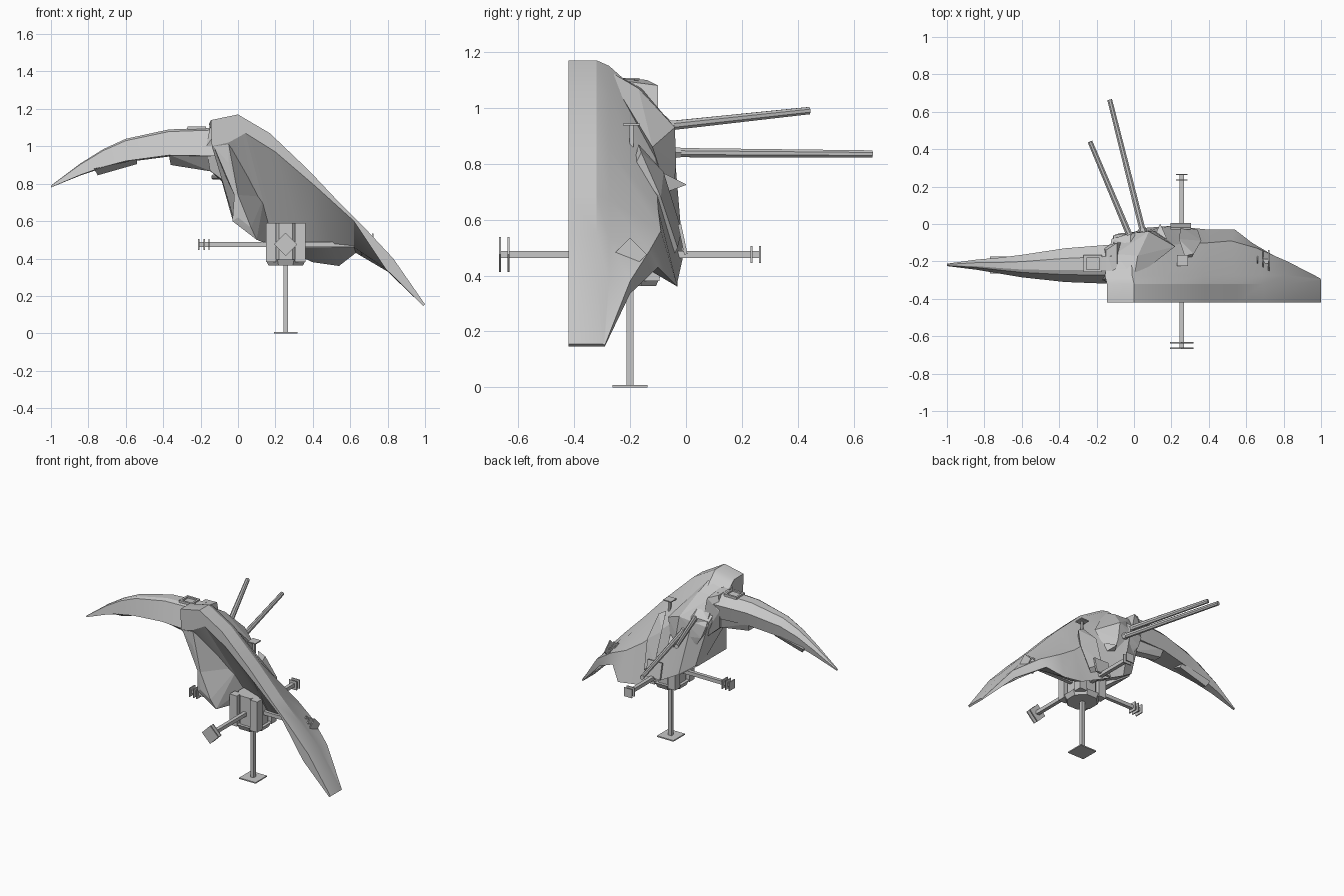
import bpy, bmesh, math
from mathutils import Vector, Matrix

if "Cube" in bpy.data.objects:
    bpy.data.objects.remove(bpy.data.objects["Cube"])

grey = bpy.data.materials.new("light_grey")
grey.diffuse_color = (0.58, 0.58, 0.58, 1)
grey.use_nodes = True
grey.node_tree.nodes["Principled BSDF"].inputs["Base Color"].default_value = grey.diffuse_color


def finish(name, bm, smooth=False):
    bmesh.ops.recalc_face_normals(bm, faces=bm.faces)
    me = bpy.data.meshes.new(name)
    bm.to_mesh(me)
    bm.free()
    ob = bpy.data.objects.new(name, me)
    bpy.context.collection.objects.link(ob)
    me.materials.append(grey)
    if smooth:
        bpy.ops.object.select_all(action='DESELECT')
        ob.select_set(True)
        bpy.context.view_layer.objects.active = ob
        bpy.ops.object.shade_smooth_by_angle(angle=math.radians(25))
    return ob


def loft(name, rings, smooth=True):
    bm = bmesh.new()
    vs = [[bm.verts.new(p) for p in r] for r in rings]
    n = len(vs[0])
    for a, b in zip(vs, vs[1:]):
        for i in range(n):
            j = (i + 1) % n
            bm.faces.new((a[i], a[j], b[j], b[i]))
    bm.faces.new(vs[0])
    bm.faces.new(vs[-1])
    return finish(name, bm, smooth)


def hull(name, pts):
    bm = bmesh.new()
    for p in pts:
        bm.verts.new(p)
    res = bmesh.ops.convex_hull(bm, input=bm.verts)
    junk = {g for g in res["geom_interior"] if isinstance(g, bmesh.types.BMVert)}
    bmesh.ops.delete(bm, geom=list(junk), context='VERTS')
    bmesh.ops.dissolve_limit(bm, angle_limit=0.02, verts=bm.verts, edges=bm.edges)
    return finish(name, bm)


def box(name, c, size, rot=None):
    bm = bmesh.new()
    m = Matrix.Translation(c) @ (rot or Matrix()) @ Matrix.Diagonal((*size, 1))
    bmesh.ops.create_cube(bm, size=1, matrix=m)
    return finish(name, bm)


def rod(name, a, b, r1, r2=None, sides=8):
    a, b = Vector(a), Vector(b)
    d = b - a
    m = Matrix.Translation((a + b) / 2) @ d.to_track_quat('Z', 'Y').to_matrix().to_4x4()
    m = m @ Matrix.Rotation(math.pi / sides, 4, 'Z')
    bm = bmesh.new()
    bmesh.ops.create_cone(bm, cap_ends=True, segments=sides, radius1=r1,
                          radius2=r2 or r1, depth=d.length, matrix=m)
    return finish(name, bm)


# main hull shell: outer rim, rear ridge, rear bottom edge, inner bottom edge, lip
stations = [
    ((-.145, 1.14), (-.12, -.08, .93), (-.03, -.06, .61), (-.02, -.16, .60), (-.14, 1.00)),
    ((0, 1.17), (-.02, -.05, .95), (.07, -.02, .54), (.08, -.16, .54), (-.05, 1.02)),
    ((.17, 1.07), (.20, -.11, .82), (.20, -.01, .47), (.19, -.13, .50), (.04, 1.07)),
    ((.38, .87), (.40, -.10, .64), (.40, -.03, .38), (.36, -.17, .46), (.20, .97)),
    ((.55, .69), (.52, -.09, .56), (.54, -.03, .36), (.50, -.18, .46), (.41, .79)),
    ((.69, .55), (.66, -.13, .49), (.63, -.10, .43), (.62, -.20, .46), (.62, .60)),
    ((.83, .40), (.82, -.20, .38), (.80, -.20, .335), (.80, -.27, .33), (.79, .345)),
    ((1, .155), (.995, -.29, .152), (.99, -.29, .147), (.99, -.35, .147), (.99, .147)),
]
rings = []
for o, d, b, i, l in stations:
    tip = o[0] > .9
    rings.append([(o[0], -.42, o[1]), (o[0], -.30 if tip else -.32, o[1]),
                  (o[0] - .003, -.295, o[1] - .001) if tip else (o[0] - .01, -.275, o[1] - .02),
                  d, b, i, (l[0], -.42, l[1])])
loft("hull_shell", rings)

# faceted cabin on the rear of the shell
hull("cabin", [(-.13, -.31, 1.12), (0, -.29, 1.14), (.02, -.17, 1.07), (-.10, -.16, 1.07),
               (-.14, -.2, .95), (-.11, -.06, .90), (.08, -.04, .93), (.22, -.12, .86),
               (-.08, -.05, .82), (.10, -.035, .80), (0, -.06, .70), (.14, -.05, .65)])
# forward cheek: slopes from the rim's left side back to the hollow front
hull("upper_cheek", [(-.13, -.42, 1.0), (-.05, -.42, 1.01), (-.05, -.42, .91), (-.02, -.41, .74),
                     (0, -.41, .74), (.06, -.29, .86), (.14, -.2, .73), (-.12, -.15, .95),
                     (-.02, -.1, .74), (.1, -.12, .74)])
hull("lower_cheek", [(-.02, -.41, .74), (0, -.41, .74), (-.03, -.40, .6), (0, -.41, .62),
                     (.07, -.40, .565), (.1, -.38, .50), (.14, -.2, .73), (.17, -.15, .59),
                     (.15, -.15, .48), (-.02, -.1, .74), (-.03, -.08, .6), (.1, -.08, .51)])

# side wing: x, top z, bottom z, front y, back y
wing = [(-.12, 1.10, .94, -.32, -.11), (-.37, 1.09, .945, -.31, -.13),
        (-.60, 1.04, .915, -.285, -.165), (-.72, .985, .885, -.265, -.18),
        (-.84, .91, .845, -.245, -.19), (-1, .79, .78, -.225, -.212)]
rings = []
for x, t, b, f, k in wing:
    w = k - f
    rings.append([(x, f, b + (t - b) * .05), (x, f + w * .22, t - (t - b) * .08),
                  (x, f + w * .35, t), (x, f + w * .7, t), (x, k, t - (t - b) * .35),
                  (x, k - w * .12, b)])
loft("side_wing", rings)
# wing root collar, underside armour and hatch
hull("wing_root", [(-.17, -.3, 1.0), (-.15, -.29, 1.10), (-.15, -.14, 1.10), (-.17, -.12, 1.0),
                   (-.15, -.27, .87), (-.15, -.15, .87), (-.09, -.33, 1.11), (-.09, -.1, 1.08),
                   (-.03, -.25, .78), (-.03, -.1, .76)])


def armour(name, upper, lower, front, back):
    hull(name, [(x, y, z) for x, z in upper for y in (front, back)] +
         [(x, y, z) for x, z in lower for y in (front + .07, back - .02)])


armour("inner_wing_armour", [(-.37, .955), (-.14, .955)], [(-.36, .90), (-.14, .865)], -.295, -.15)
armour("outer_wing_armour", [(-.77, .88), (-.54, .93)], [(-.75, .845), (-.54, .905)], -.265, -.175)
# open square frame around the hatch
for s in (-1, 1):
    box("hatch_frame_side", (-.22 + s * .042, -.212, 1.098), (.014, .09, .016))
    box("hatch_frame_end", (-.22, -.212 + s * .038, 1.098), (.09, .014, .016))

# guns
for name, a, b in [("upper_gun", (-.02, -.07, .935), (-.235, .44, .99)),
                   ("lower_gun", (.05, -.05, .84), (-.13, .665, .835))]:
    a, b = Vector(a), Vector(b)
    rod(name, a, b, .018, .014)
    rod(name + "_mount", a - (b - a) * .06, a + (b - a) * .04, .026, .02, 6)

# fittings on the rear
rod("rear_spike", (.14, -.08, .73), (.14, 0, .725), .05, .002, 4)
box("rear_plate", (.25, -.012, .53), (.11, .012, .11), Matrix.Rotation(math.radians(12), 4, 'X'))
hull("rear_spine", [(.27, -.17, .87), (.32, -.16, .84), (.24, -.08, .77), (.25, -.015, .56),
                    (.34, -.03, .50), (.36, -.09, .68), (.30, -.19, .78), (.30, -.05, .46)])
box("roof_aerial_plate", (.26, -.195, .94), (.06, .06, .007))
box("roof_aerial_post", (.26, -.195, .90), (.014, .014, .08))

# docking hub with columns
cx, cy, az = .255, -.2, .475
rod("hub_core", (cx, cy, .39), (cx, cy, .59), .095)
rod("hub_base", (cx, cy, .362), (cx, cy, .395), .10, .116)
for sx in (-1, 1):
    for sy in (-1, 1):
        box("hub_column", (cx + sx * .078, cy + sy * .078, .485), (.055, .055, .21))

# hub arms: direction, plate distances, plate half diagonal or half side, diamond
arms = [((-1, 0, 0), (.41, .435, .465), .03, False), ((1, 0, 0), (.405, .435, .465), .06, True),
        ((0, -1, 0), (.435, .465), .0625, True), ((0, 1, 0), (.435, .465), .03, False)]
hub = Vector((cx, cy, az))
for d, dists, h, diamond in arms:
    d = Vector(d)
    rod("hub_arm", hub, hub + d * dists[-1], .0175, sides=4)
    rot = d.to_track_quat('Z', 'Y').to_matrix().to_4x4()
    side = 2 * h
    if diamond:
        rot = rot @ Matrix.Rotation(math.pi / 4, 4, 'Z')
        side = h * math.sqrt(2)
    for t in dists:
        box("arm_plate", hub + d * t, (side, side, .007), rot)

# landing pole and foot
rod("pole", (cx, cy, .004), (cx, cy, .40), .0175, sides=4)
box("pole_foot", (cx, cy, .004), (.125, .125, .008))
